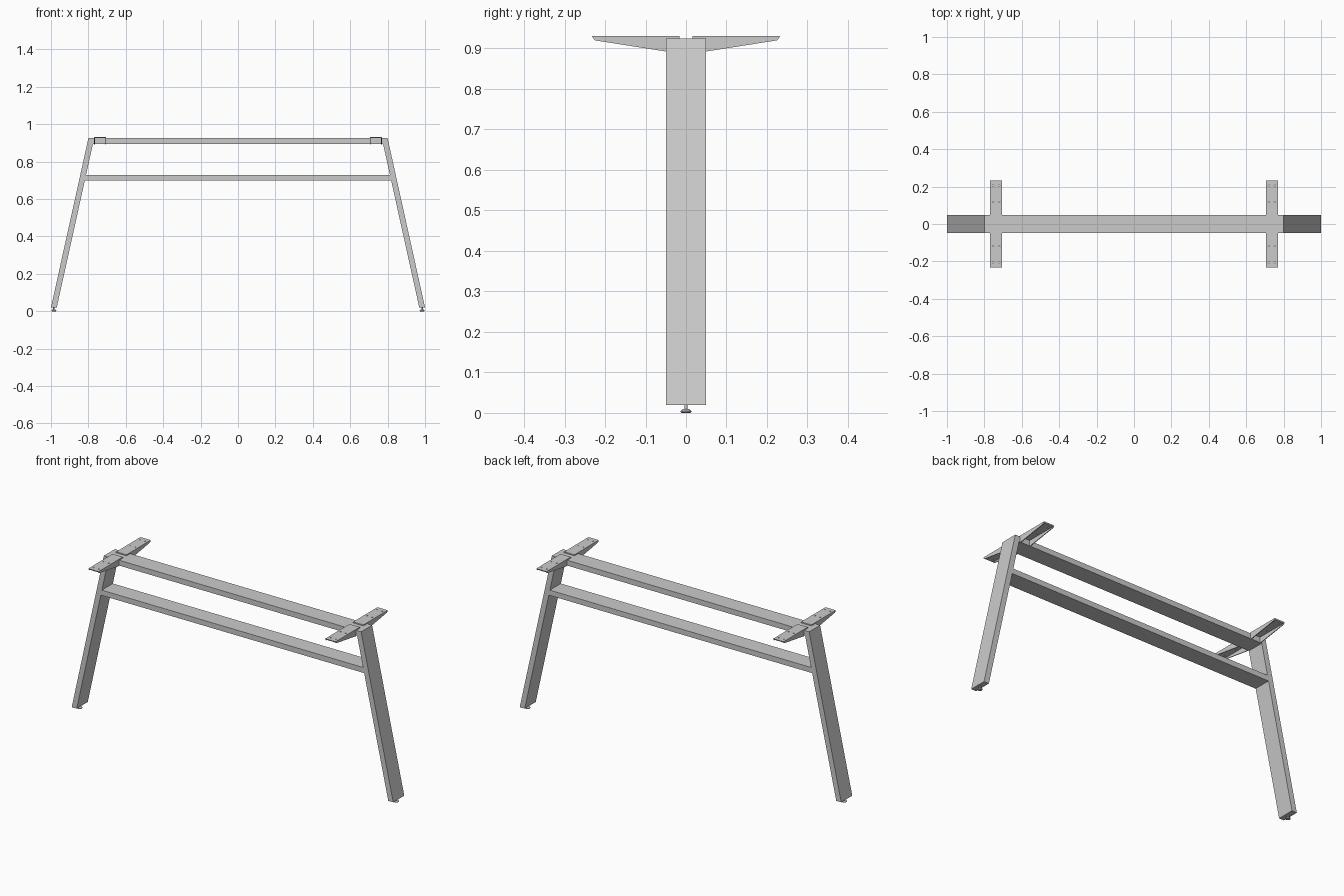
import bpy, bmesh, math
from mathutils import Matrix, Vector

if "Cube" in bpy.data.objects:
    bpy.data.objects.remove(bpy.data.objects["Cube"])


def new_object(name, bm):
    bmesh.ops.recalc_face_normals(bm, faces=bm.faces)
    mesh = bpy.data.meshes.new(name)
    bm.to_mesh(mesh)
    bm.free()
    ob = bpy.data.objects.new(name, mesh)
    bpy.context.collection.objects.link(ob)
    return ob


def prism(name, points, vec):
    """Extrude a closed 3D outline along vec."""
    bm = bmesh.new()
    face = bm.faces.new([bm.verts.new(p) for p in points])
    ext = bmesh.ops.extrude_face_region(bm, geom=[face])
    verts = [v for v in ext["geom"] if isinstance(v, bmesh.types.BMVert)]
    bmesh.ops.translate(bm, verts=verts, vec=Vector(vec))
    return new_object(name, bm)


def lathe(name, profile, loc, segments=24):
    """Spin an (r, z) profile that starts and ends on the axis."""
    bm = bmesh.new()
    verts = [bm.verts.new((r, 0, z)) for r, z in profile]
    edges = [bm.edges.new(pair) for pair in zip(verts, verts[1:])]
    bmesh.ops.spin(bm, geom=verts + edges, cent=(0, 0, 0), axis=(0, 0, 1),
                   angle=math.tau, steps=segments)
    bmesh.ops.remove_doubles(bm, verts=bm.verts, dist=1e-5)
    ob = new_object(name, bm)
    ob.location = loc
    return ob


def cut(ob, cutter):
    mod = ob.modifiers.new("cut", "BOOLEAN")
    mod.object = cutter
    mod.solver = "EXACT"
    cutter.hide_render = True
    cutter.hide_set(True)


HALF_DEPTH = 0.049
TOP, BOTTOM = 0.925, 0.02
X_TOP, X_BOTTOM, LEG_W = 0.80, 1.0, 0.031


def inner_x(z):
    """x of the inner leg face at height z."""
    t = (z - BOTTOM) / (TOP - BOTTOM)
    return X_BOTTOM + (X_TOP - X_BOTTOM) * t - LEG_W


# Cross beams with ends mitred to the splayed legs
for name, z0, z1 in (("top_beam", 0.895, TOP), ("lower_beam", 0.698, 0.728)):
    prism(name, [(-inner_x(z0), -HALF_DEPTH, z0), (inner_x(z0), -HALF_DEPTH, z0),
                 (inner_x(z1), -HALF_DEPTH, z1), (-inner_x(z1), -HALF_DEPTH, z1)],
          (0, 2 * HALF_DEPTH, 0))

# Bracket dimensions
BX, BW, WALL = 0.737, 0.032, 0.004
side_profile = [(0.016, 0.931), (0.232, 0.931), (0.230, 0.926), (0.225, 0.920),
                (HALF_DEPTH, 0.8925), (HALF_DEPTH, TOP), (0.016, TOP)]

for side, s in (("left", -1), ("right", 1)):
    # Splayed leg
    prism(side + "_leg",
          [(s * X_BOTTOM, -HALF_DEPTH, BOTTOM), (s * X_TOP, -HALF_DEPTH, TOP),
           (s * (X_TOP - LEG_W), -HALF_DEPTH, TOP),
           (s * (X_BOTTOM - LEG_W), -HALF_DEPTH, BOTTOM)],
          (0, 2 * HALF_DEPTH, 0))

    # Levelling foot: domed pad with threaded stem
    foot = lathe(side + "_levelling_foot",
                 [(0, 0), (0.011, 0), (0.013, 0.002), (0.013, 0.005), (0.009, 0.009),
                  (0.004, 0.010), (0.004, 0.022), (0, 0.022)],
                 (s * (X_BOTTOM - LEG_W / 2), 0, 0))
    bpy.context.view_layer.objects.active = foot
    foot.select_set(True)
    bpy.ops.object.shade_smooth_by_angle(angle=math.radians(35))
    foot.select_set(False)

    # Tabletop brackets: tapered channels open underneath
    for end, d in (("front", -1), ("back", 1)):
        x0 = s * BX - BW
        bracket = prism(f"{side}_{end}_bracket",
                        [(x0, d * y, z) for y, z in side_profile], (2 * BW, 0, 0))
        hollow = prism(f"{side}_{end}_bracket_hollow",
                       [(x0 + WALL, d * y, z) for y, z in
                        ((0.03, 0.85), (0.3, 0.85), (0.3, TOP), (0.03, TOP))],
                       (2 * (BW - WALL), 0, 0))
        cut(bracket, hollow)
        # Screw holes
        bm = bmesh.new()
        for y in (0.118, 0.205):
            for hx in (-0.016, 0.016):
                bmesh.ops.create_cone(
                    bm, cap_ends=True, segments=12, radius1=0.0035, radius2=0.0035,
                    depth=0.03,
                    matrix=Matrix.Translation((s * BX + hx, d * y, 0.93)))
        cut(bracket, new_object(f"{side}_{end}_screw_holes", bm))
